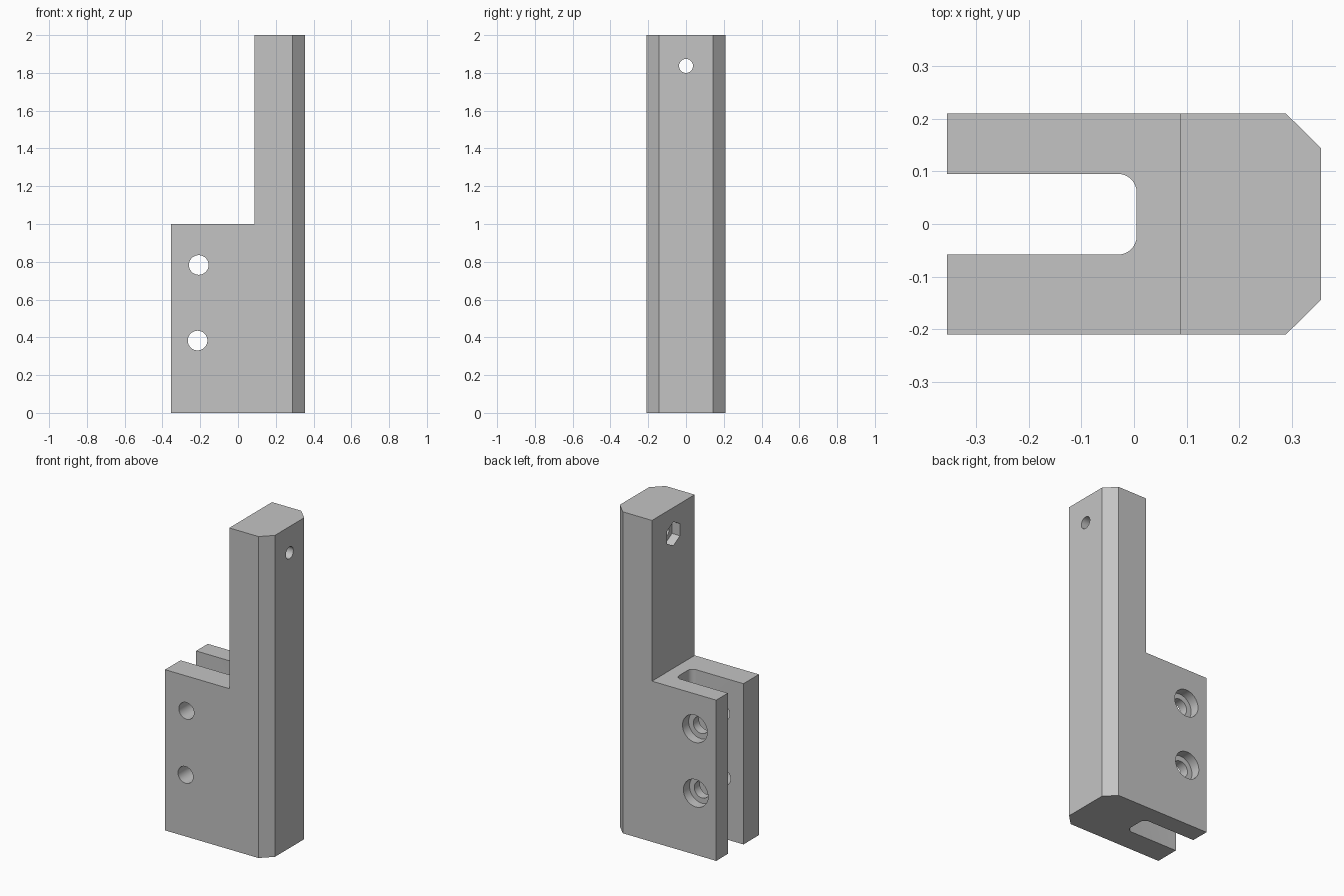
import bpy
import bmesh
from math import pi, cos, sin, radians
from mathutils import Matrix

default = bpy.data.objects.get("Cube")
if default:
    bpy.data.objects.remove(default, do_unlink=True)

grey = bpy.data.materials.new("plain grey")
grey.use_nodes = True
colour = (0.55, 0.55, 0.55, 1)
grey.diffuse_color = colour
grey.node_tree.nodes["Principled BSDF"].inputs["Base Color"].default_value = colour


def make_object(name, bm):
    bmesh.ops.recalc_face_normals(bm, faces=bm.faces[:])
    mesh = bpy.data.meshes.new(name)
    bm.to_mesh(mesh)
    bm.free()
    mesh.materials.append(grey)
    obj = bpy.data.objects.new(name, mesh)
    bpy.context.collection.objects.link(obj)
    return obj


def prism(name, outline, low, high, frame=Matrix()):
    """Extrude a flat outline from low to high along the frame's z axis."""
    bm = bmesh.new()
    face = bm.faces.new([bm.verts.new((x, y, low)) for x, y in outline])
    grown = bmesh.ops.extrude_face_region(bm, geom=[face])["geom"]
    tops = [v for v in grown if isinstance(v, bmesh.types.BMVert)]
    bmesh.ops.translate(bm, verts=tops, vec=(0, 0, high - low))
    bm.transform(frame)
    return make_object(name, bm)


def ring(radius, sides, cx=0, cy=0):
    return [(cx + radius * cos(2 * pi * i / sides),
             cy + radius * sin(2 * pi * i / sides)) for i in range(sides)]


def cut(body, cutter):
    mod = body.modifiers.new(cutter.name, "BOOLEAN")
    mod.operation = "DIFFERENCE"
    mod.solver = "EXACT"
    mod.object = cutter
    bpy.context.view_layer.objects.active = body
    bpy.ops.object.modifier_apply(modifier=mod.name)
    bpy.data.objects.remove(cutter, do_unlink=True)


END, SIDE, STEP = 0.355, 0.21, 0.087

# Full-height body with two chamfered corners
body = prism("bracket_body", [(-END, -SIDE), (0.288, -SIDE), (END, -0.144),
                              (END, 0.144), (0.288, SIDE), (-END, SIDE)], 0, 2)

# Step that leaves the tall post
cut(body, prism("step_cutter", [(-1, -1), (STEP, -1), (STEP, 1), (-1, 1)], 1, 3))

# Open slot with rounded inner corners
r, slot_end, low_y, high_y = 0.035, 0.005, -0.058, 0.095
slot = [(-1, high_y), (-1, low_y)]
for centre_y, start in ((low_y + r, -90), (high_y - r, 0)):
    for i in range(9):
        a = radians(start + i * 90 / 8)
        slot.append((slot_end - r + r * cos(a), centre_y + r * sin(a)))
cut(body, prism("slot_cutter", slot, -1, 3))

# Counterbored cross holes through both prongs
along_y = Matrix.Rotation(pi / 2, 4, "X")  # local z points to -y, local y to +z
for x, z in ((-0.208, 0.783), (-0.214, 0.383)):
    cut(body, prism("bolt_hole_cutter", ring(0.052, 48, x, z), -1, 1, along_y))
    cut(body, prism("counterbore_cutter", ring(0.085, 48, x, z),
                    -1, -(SIDE - 0.06), along_y))

# Small hole through the post with a hexagonal nut pocket
along_x = Matrix.Translation((0, 0, 1.837)) @ Matrix.Rotation(pi / 2, 4, "Y")
pocket = [(x, y) for x, y in ring(0.075, 6)]  # points up and down
cut(body, prism("post_hole_cutter", ring(0.037, 40), -1, 1, along_x))
cut(body, prism("nut_pocket_cutter", pocket, -0.5, STEP + 0.055, along_x))

# Smooth bores, crisp edges
bpy.ops.object.select_all(action="DESELECT")
body.select_set(True)
bpy.context.view_layer.objects.active = body
bpy.ops.object.shade_smooth_by_angle(angle=radians(30))
